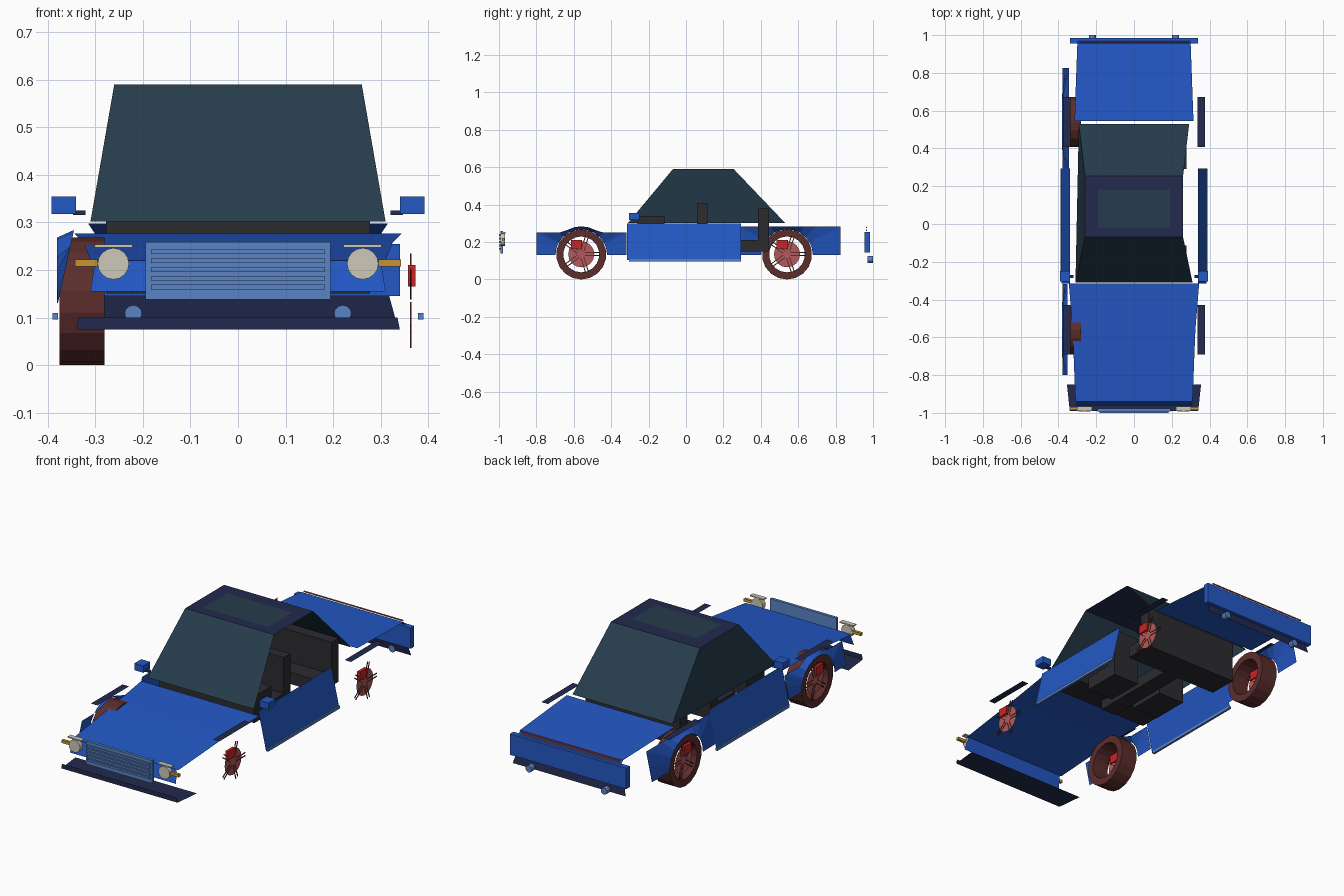
import bpy, bmesh, math
from mathutils import Matrix, Vector

old = bpy.data.objects.get("Cube")
if old:
    bpy.data.objects.remove(old)


def material(name, r, g, b):
    m = bpy.data.materials.new(name)
    m.use_nodes = True
    m.diffuse_color = (r, g, b, 1)
    m.node_tree.nodes["Principled BSDF"].inputs["Base Color"].default_value = (r, g, b, 1)
    return m


BLUE = material("body blue", .017, .098, .56)
LIGHT = material("light blue trim", .10, .23, .56)
GLASS = material("dark glass", .019, .045, .072)
NAVY = material("navy trim", .016, .023, .076)
TYRE = material("brown tyre", .107, .027, .025)
DISC = material("dusty red metal", .46, .102, .107)
RED = material("caliper red", .6, .017, .017)
CREAM = material("lamp cream", .61, .58, .48)
AMBER = material("indicator amber", .58, .30, .03)
GREY = material("cabin grey", .025, .025, .03)


def finish(name, bm, mat):
    me = bpy.data.meshes.new(name)
    bm.to_mesh(me)
    bm.free()
    me.materials.append(mat)
    ob = bpy.data.objects.new(name, me)
    bpy.context.collection.objects.link(ob)
    return ob


def box(name, mat, x, y, z):
    """Box from (min, max) pairs on each axis."""
    bm = bmesh.new()
    size = [b - a for a, b in (x, y, z)]
    mid = [(a + b) / 2 for a, b in (x, y, z)]
    bmesh.ops.create_cube(bm, size=1, matrix=Matrix.Translation(mid) @ Matrix.Diagonal((*size, 1)))
    return finish(name, bm, mat)


def strip(name, mat, rows):
    """Open sheet made of quads between successive pairs of points."""
    bm = bmesh.new()
    pairs = [[bm.verts.new(p) for p in row] for row in rows]
    for (a, b), (c, d) in zip(pairs, pairs[1:]):
        bm.faces.new((a, b, d, c))
    return finish(name, bm, mat)


def sheet(name, mat, rows):
    """Symmetric sheet from rows of (half width, y, z)."""
    return strip(name, mat, [((-w, y, z), (w, y, z)) for w, y, z in rows])


def cylinder(name, mat, center, radius, depth, axis="Y", sides=16):
    bm = bmesh.new()
    rot = Matrix.Rotation(math.pi / 2, 4, "X" if axis == "Y" else "Y")
    bmesh.ops.create_cone(bm, cap_ends=True, segments=sides, radius1=radius, radius2=radius,
                          depth=depth, matrix=Matrix.Translation(center) @ rot)
    return finish(name, bm, mat)


# Body sheets
sheet("hood", BLUE, [(.31, -.94, .22), (.325, -.56, .258), (.345, -.315, .277)])
sheet("nose_panel", BLUE, [(.30, -.94, .22), (.31, -.96, .155)])
sheet("front_lip", NAVY, [(.335, -.99, .1), (.34, -.99, .075), (.355, -.85, .075)])
sheet("boot_lid", BLUE, [(.315, .545, .298), (.30, .955, .275), (.30, .97, .255)])
sheet("rear_valance", NAVY, [(.315, .965, .155), (.33, .975, .1)])
box("rear_panel", BLUE, (-.34, .34), (.955, .985), (.145, .255))
for i, z in enumerate((.263, .277)):
    box(f"tail_strip_{i}", DISC, (-.29, .29), (.962, .967), (z - .003, z + .003))

# Cabin
sheet("windscreen", GLASS, [(.31, -.31, .302), (.26, -.07, .59)])
sheet("roof", NAVY, [(.26, -.07, .59), (.26, .255, .59)])
sheet("rear_window", GLASS, [(.26, .255, .59), (.292, .53, .302)])
sheet("roof_glass", GLASS, [(.19, -.02, .593), (.19, .18, .593)])
strip("right_side_window", GLASS, [((-.31, -.31, .302), (-.292, .53, .302)),
                                   ((-.26, -.07, .59), (-.26, .255, .59))])

# Interior
box("dashboard", GREY, (-.277, .277), (-.26, -.115), (.2, .34))
box("rear_seat_cushion", GREY, (-.277, .277), (.29, .445), (.15, .212))
box("rear_seat_back", GREY, (-.277, .277), (.385, .445), (.15, .38))
box("center_tunnel", GREY, (-.045, .045), (-.2, .3), (.15, .21))
for s, side in ((1, "left"), (-1, "right")):
    span = sorted((s * .07, s * .225))
    box(f"{side}_seat_cushion", GREY, span, (-.09, .115), (.15, .22))
    box(f"{side}_seat_back", GREY, span, (.06, .115), (.15, .41))

# Grille with horizontal slats
box("grille", LIGHT, (-.194, .194), (-.993, -.978), (.138, .259))
for i in range(5):
    z = .164 + i * .0185
    box(f"grille_slat_{i}", LIGHT, (-.183, .183), (-1, -.99), (z - .005, z + .005))


def spoked_disc(name, x, y, z):
    """Flat brake disc with thin spokes reaching to the rim."""
    bm = bmesh.new()
    place = Matrix.Translation((x, y, z)) @ Matrix.Rotation(math.pi / 2, 4, "Y")
    bmesh.ops.create_circle(bm, cap_ends=True, segments=16, radius=.07, matrix=place)
    finish(name, bm, DISC)
    bm = bmesh.new()
    for k in range(5):
        spin = Matrix.Rotation(math.tau * k / 5 + math.pi / 2, 4, "Z")
        for off in (-.008, .008):
            bmesh.ops.create_cube(bm, size=1, matrix=place @ spin
                                  @ Matrix.Translation((.06, off, 0))
                                  @ Matrix.Diagonal((.082, .005, .003, 1)))
    finish(name + "_spokes", bm, TYRE)


def tyre(name, x0, x1, y, radius, bore):
    bm = bmesh.new()
    profile = [(x0, bore), (x0, radius), (x1, radius), (x1, bore)]
    n = 18
    rings = [[bm.verts.new((x, y + r * math.sin(math.tau * k / n),
                            radius - r * math.cos(math.tau * k / n)))
              for x, r in profile] for k in range(n)]
    for k in range(n):
        a, b = rings[k], rings[(k + 1) % n]
        for j in range(4):
            bm.faces.new((a[j], a[(j + 1) % 4], b[(j + 1) % 4], b[j]))
    bmesh.ops.recalc_face_normals(bm, faces=bm.faces)
    finish(name, bm, TYRE)


def fender(name, y0, y1, yc, top):
    """Leaning side sheet with a flared round wheel opening."""
    base, r = .13, .138
    corners = [math.atan2(top - base, y1 - yc), math.atan2(top - base, y0 - yc)]
    angles = sorted([math.pi * k / 12 for k in range(13)] + corners)
    rows = []
    for a in angles:
        c, s = math.cos(a), math.sin(a)
        reach = min(((y1 if c > 0 else y0) - yc) / c if abs(c) > .001 else 9,
                    (top - base) / s if s > .001 else 9)
        reach = max(reach, r + .016)
        z = base + reach * s
        rows.append(((-.38, yc + r * c, base + r * s),
                     (-.385 + .22 * (z - .1), yc + reach * c, z)))
    strip(name, BLUE, rows)


# Parts repeated on both sides
for s, side in ((1, "left"), (-1, "right")):
    def span(a, b):
        return sorted((s * a, s * b))

    cylinder(f"{side}_headlight", CREAM, (s * .262, -.98, .213), .033, .024)
    box(f"{side}_headlight_lid", CREAM, span(.222, .302), (-.99, -.965), (.247, .253))
    box(f"{side}_indicator", AMBER, span(.295, .342), (-.985, -.97), (.207, .222))
    cylinder(f"{side}_exhaust", LIGHT, (s * .22, .985, .107), .018, .03, sides=12)
    box(f"{side}_mirror", BLUE, span(.34, .392), (-.305, -.248), (.318, .354))
    box(f"{side}_mirror_arm", NAVY, span(.32, .347), (-.285, -.27), (.315, .325))
    strip(f"{side}_door", BLUE, [((s * .34, -.315, .3), (s * .34, .295, .3)),
                                 ((s * .384, -.315, .105), (s * .384, .295, .105))])
    box(f"{side}_sill", LIGHT, span(.378, .39), (-.305, .295), (.096, .11))
    for end, yc in (("front", -.56), ("rear", .54)):
        tag = f"{end}_{side}"
        strip(f"{tag}_arch_trim", NAVY, [((s * .337, yc - .132, .294), (s * .337, yc + .132, .294)),
                                         ((s * .375, yc - .132, .294), (s * .375, yc + .132, .294))])
        spoked_disc(f"{tag}_disc", s * .363, yc, .135)
        box(f"{tag}_caliper", RED, span(.357, .373), (yc - .055, yc + .005), (.165, .21))

# Tyres and fenders stand on the right side only
for end, y0, y1, yc, top in (("front", -.8, -.318, -.56, .25), ("rear", .295, .825, .54, .283)):
    tyre(f"{end}_right_tyre", -.375, -.28, yc, .134, .096)
    fender(f"{end}_right_fender", y0, y1, yc, top)
